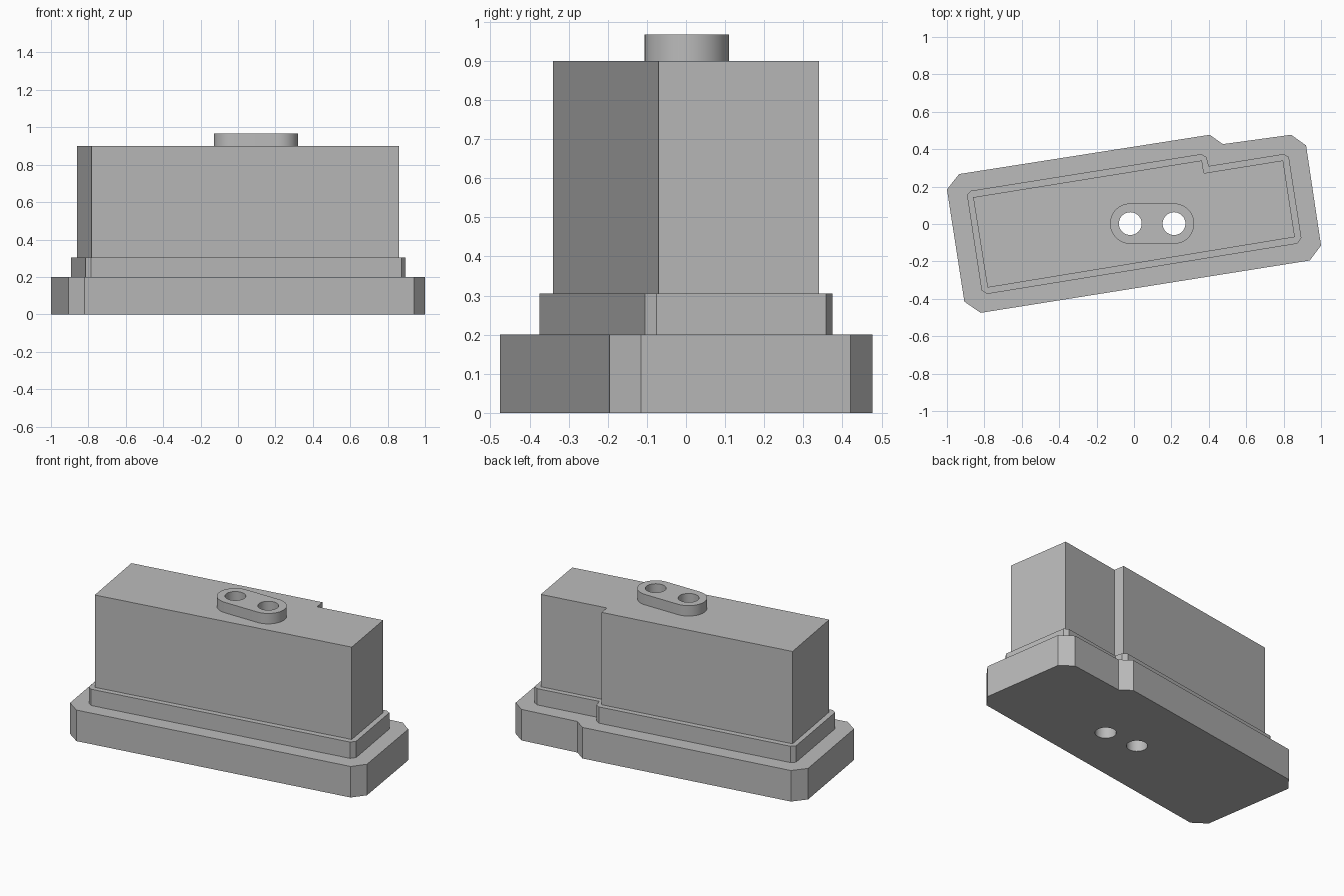
import bpy, bmesh, math

cube = bpy.data.objects.get("Cube")
if cube:
    bpy.data.objects.remove(cube, do_unlink=True)

grey = bpy.data.materials.new("plain grey")
grey.use_nodes = True
grey.diffuse_color = (0.5, 0.5, 0.5, 1)
grey.node_tree.nodes["Principled BSDF"].inputs["Base Color"].default_value = (0.5, 0.5, 0.5, 1)


def prism(name, outline, z0, z1):
    """Extrude a flat outline from z0 to z1."""
    bm = bmesh.new()
    face = bm.faces.new([bm.verts.new((x, y, z0)) for x, y in outline])
    grown = bmesh.ops.extrude_face_region(bm, geom=[face])
    top = [g for g in grown["geom"] if isinstance(g, bmesh.types.BMVert)]
    bmesh.ops.translate(bm, verts=top, vec=(0, 0, z1 - z0))
    bmesh.ops.recalc_face_normals(bm, faces=bm.faces)
    mesh = bpy.data.meshes.new(name)
    bm.to_mesh(mesh)
    bm.free()
    mesh.materials.append(grey)
    obj = bpy.data.objects.new(name, mesh)
    bpy.context.collection.objects.link(obj)
    return obj


def arc(cx, cy, r, start, sweep, n):
    return [(cx + r * math.cos(start + sweep * i / n),
             cy + r * math.sin(start + sweep * i / n)) for i in range(n + 1)]


def combine(target, other, operation):
    """Apply a boolean, then remove the part that was used."""
    bpy.context.view_layer.objects.active = target
    mod = target.modifiers.new(operation.lower(), "BOOLEAN")
    mod.operation = operation
    mod.solver = "EXACT"
    mod.object = other
    bpy.ops.object.modifier_apply(modifier=mod.name)
    bpy.data.objects.remove(other, do_unlink=True)


# Base plate with cut corners and a notch in the back edge
block = prism("stepped_block", [
    (-1, 0.185), (-0.935, 0.267), (0.405, 0.477), (0.475, 0.427), (0.84, 0.477),
    (0.92, 0.42), (1, -0.115), (0.94, -0.195), (-0.82, -0.475), (-0.907, -0.415)], 0, 0.2)

# Collar, upright body and pill-shaped boss, each sunk into the part below
collar = prism("collar", [
    (-0.893, 0.155), (-0.87, 0.178), (0.36, 0.374), (0.388, 0.357), (0.4, 0.31),
    (0.8, 0.374), (0.828, 0.358), (0.895, -0.075), (0.873, -0.105),
    (-0.785, -0.374), (-0.815, -0.355)], 0.1, 0.305)
body = prism("body", [
    (-0.86, 0.143), (0.363, 0.34), (0.374, 0.272), (0.797, 0.34),
    (0.86, -0.07), (-0.783, -0.34)], 0.15, 0.9)
hole_x = (-0.02, 0.214)
mid_y = 0.002
boss = prism("boss",
             arc(hole_x[0], mid_y, 0.108, math.pi / 2, math.pi, 24)
             + arc(hole_x[1], mid_y, 0.108, -math.pi / 2, math.pi, 24), 0.8, 0.967)
for part in (collar, body, boss):
    combine(block, part, "UNION")

# Two holes through the full height
for x in hole_x:
    cutter = prism("hole_cutter", arc(x, mid_y, 0.061, 0, math.tau, 40)[:-1], -0.2, 1.2)
    cutter.hide_render = True
    combine(block, cutter, "DIFFERENCE")

bpy.ops.object.select_all(action="DESELECT")
block.select_set(True)
bpy.context.view_layer.objects.active = block
bpy.ops.object.shade_smooth_by_angle(angle=math.radians(20))
